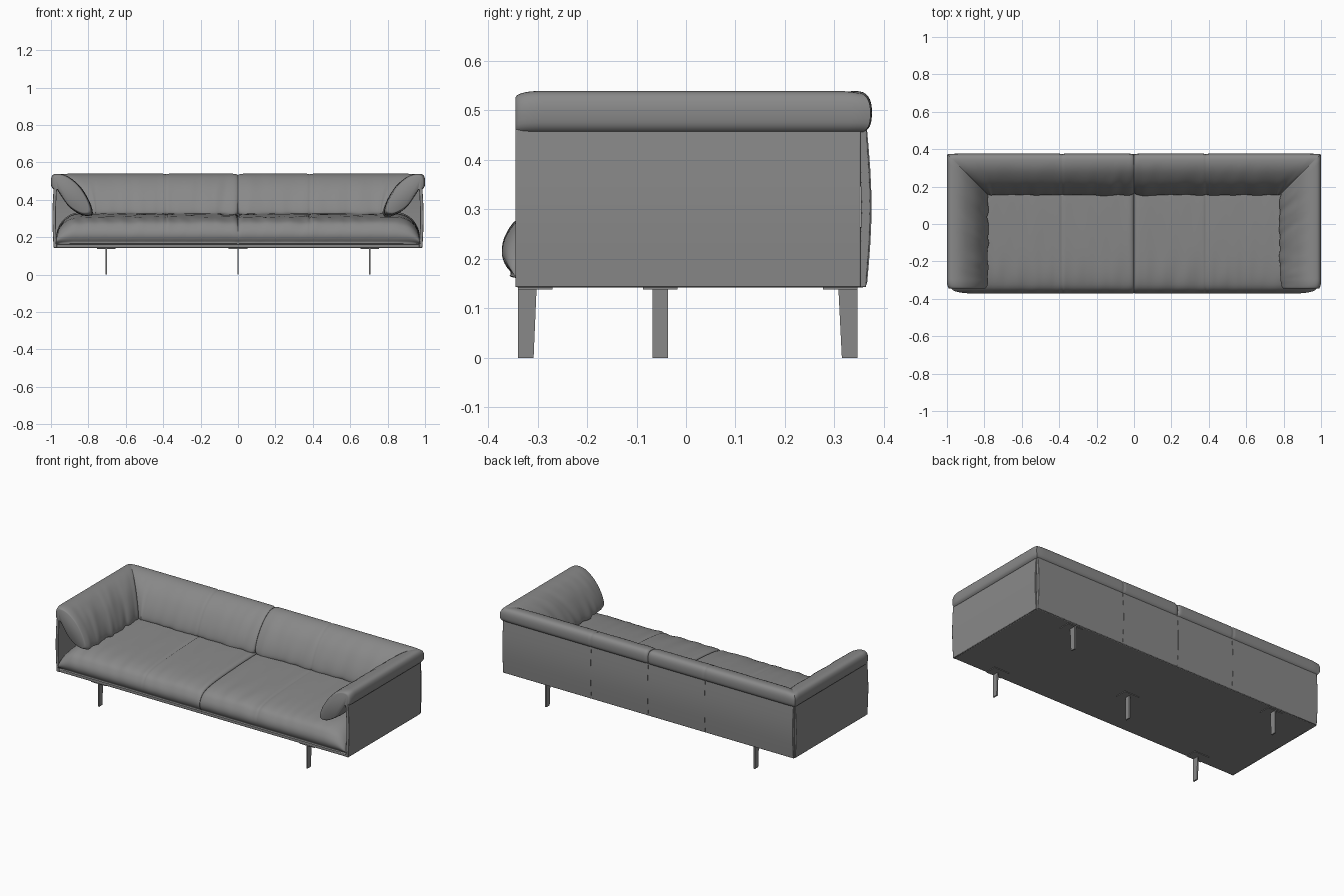
import bpy, bmesh, math
from mathutils import Vector, noise

cube = bpy.data.objects.get("Cube")
if cube:
    bpy.data.objects.remove(cube, do_unlink=True)

mat = bpy.data.materials.new("grey leather")
mat.use_nodes = True
GREY = (0.25, 0.25, 0.25, 1)
mat.diffuse_color = GREY
mat.node_tree.nodes["Principled BSDF"].inputs["Base Color"].default_value = GREY


def finish(name, bm, bevel=0, angle=40):
    bmesh.ops.recalc_face_normals(bm, faces=bm.faces)
    me = bpy.data.meshes.new(name)
    bm.to_mesh(me)
    bm.free()
    ob = bpy.data.objects.new(name, me)
    bpy.context.collection.objects.link(ob)
    me.materials.append(mat)
    if bevel:
        m = ob.modifiers.new("bevel", "BEVEL")
        m.width, m.segments, m.limit_method = bevel, 2, "ANGLE"
    bpy.ops.object.select_all(action="DESELECT")
    ob.select_set(True)
    bpy.context.view_layer.objects.active = ob
    bpy.ops.object.shade_smooth_by_angle(angle=math.radians(angle))
    return ob


def box(name, lo, hi, bevel=0, cuts=0, shape=None):
    """Box between two corners, optionally subdivided and reshaped by a rule."""
    bm = bmesh.new()
    bmesh.ops.create_cube(bm, size=1)
    if cuts:
        bmesh.ops.subdivide_edges(bm, edges=bm.edges[:], cuts=cuts, use_grid_fill=True)
    for v in bm.verts:
        v.co = Vector([a + (b - a) * (c + 0.5) for a, b, c in zip(lo, hi, v.co)])
        if shape:
            shape(v.co)
    return finish(name, bm, bevel)


def smooth_loop(pts, n=4):
    """Closed rounded profile through a few points."""
    out = []
    for i in range(len(pts)):
        a, b, c, d = (Vector(pts[(i + k) % len(pts)]) for k in (-1, 0, 1, 2))
        for j in range(n):
            t = j / n
            out.append(0.5 * (2 * b + (c - a) * t + (2 * a - 5 * b + 4 * c - d) * t * t
                              + (3 * b - a - 3 * c + d) * t ** 3))
    return out


def loft(name, rings):
    bm = bmesh.new()
    vs = [[bm.verts.new(p) for p in r] for r in rings]
    n = len(vs[0])
    for a, b in zip(vs, vs[1:]):
        for i in range(n):
            bm.faces.new((a[i], a[(i + 1) % n], b[(i + 1) % n], b[i]))
    bm.faces.new(vs[0])
    bm.faces.new(vs[-1])
    return finish(name, bm, angle=60)


def dip(x, at, width):
    return math.exp(-((x - at) / width) ** 2)


def round_end(u, r):
    """0 at an end, 1 once r inside it, along a quarter circle."""
    k = 1 - min(max(u / r, 0), 1)
    return math.sqrt(1 - k * k)


SEAM = 0.385
HALF_X, HALF_Y, FRONT = 1.0, 0.375, -0.345

# Shared section of arm and back cushions: distance inward, height
roll = smooth_loop([(0.014, 0.457), (0.001, 0.475), (0.001, 0.515), (0.018, 0.537),
                    (0.06, 0.536), (0.105, 0.515), (0.155, 0.47), (0.197, 0.405),
                    (0.219, 0.345), (0.212, 0.318), (0.165, 0.32), (0.1, 0.36),
                    (0.055, 0.42), (0.03, 0.457)])
mid = Vector((0.1, 0.44))


def roll_ring(scale, along, crease):
    out = []
    for p in roll:
        inner = min(max((p.x - 0.05) / 0.1, 0), 1)
        fold = crease * inner * noise.noise((along * 16, p.x * 6 + along * 5, p.y * 3))
        out.append(mid + (p - mid) * (scale + fold))
    return out


# Arm cushions, mitred at the back corners
for side, label in ((1, "left"), (-1, "right")):
    rings = []
    for i in range(71):
        t = (i / 70) ** 1.3
        s = 0.86 + 0.14 * round_end(t, 0.07) - 0.03 * dip(t, 1, 0.02)
        rings.append([(side * (HALF_X - q.x), FRONT + (HALF_Y - q.x - FRONT) * t, q.y)
                      for q in roll_ring(s, t * 0.7 + side * 3, 0.07)])
    loft(label + "_arm_cushion", rings)

# Back cushions, pinched where they meet and at the stitched seams
for side, label in ((1, "left"), (-1, "right")):
    rings = []
    for i in range(111):
        x = 0.001 + 0.749 * i / 110
        s = 0.9 + 0.1 * round_end(x, 0.025) - 0.035 * dip(x, SEAM, 0.006)
        rings.append([(side * x, HALF_Y - q.x, q.y)
                      for q in roll_ring(s, side * x, 0.045 + 0.06 * dip(x, 0, 0.12))])
    for i in range(1, 16):
        t = i / 15
        s = 1 - 0.03 * dip(t, 1, 0.1)
        rings.append([(side * (0.75 + (0.25 - q.x) * t), HALF_Y - q.x, q.y)
                      for q in roll_ring(s, side * (0.75 + 0.2 * t), 0.045)])
    loft(label + "_back_cushion", rings)

# Seat cushions with a plump front lip and rounded outer ends
seat = smooth_loop([(0.33, 0.165), (0, 0.16), (-0.32, 0.16), (-0.355, 0.175),
                    (-0.372, 0.21), (-0.362, 0.25), (-0.325, 0.284), (-0.22, 0.306),
                    (0, 0.32), (0.2, 0.326), (0.33, 0.32)])
for side, label in ((1, "left"), (-1, "right")):
    rings = []
    for i in range(141):
        x = 0.001 + 0.974 * i / 140
        s = 0.15 + 0.85 * round_end(0.975 - x, 0.13)
        s *= 0.9 + 0.1 * round_end(x, 0.03) - 0.035 * dip(x, SEAM, 0.006)
        ring = []
        for p in seat:
            lip = min(max((-0.15 - p.x) / 0.2, 0), 1)
            fold = (0.01 + 0.05 * lip) * noise.noise((side * x * 16, p.x * 4, p.y * 4))
            y = p.x - lip * 0.1 * (s - 1) * 0.3
            ring.append((side * x, y, 0.16 + (p.y - 0.16) * (s + fold)))
        rings.append(ring)
    loft(label + "_seat_cushion", rings)


# Outer shell: side and back panels swelling slightly outward
def swell(c):
    return 0.009 * math.sin(math.pi * min(max((c.z - 0.15) / 0.31, 0), 1))


for side, label in ((1, "left"), (-1, "right")):
    def side_shape(c, s=side):
        c.x += s * swell(c) * 0.7
    box(label + "_side_panel", (min(side * 0.968, side * 0.986), FRONT, 0.143),
        (max(side * 0.968, side * 0.986), 0.353, 0.462), 0.006, 7, side_shape)


def back_shape(c):
    c.y += swell(c)


box("back_panel", (-0.982, 0.345, 0.143), (0.982, 0.364, 0.462), 0.005, 7, back_shape)
for x in (-SEAM, 0, SEAM):
    box("back_panel_seam", (x - 0.0015, 0.36, 0.15), (x + 0.0015, 0.366, 0.46), 0, 7, back_shape)

# Base board under the seat
box("base_board", (-0.98, -0.343, 0.142), (0.98, 0.36, 0.162), 0.004)


# Flat blade legs with mounting plates
def leg(name, x, top, bottom, plate):
    ys = (bottom[0], bottom[1], top[1], top[0])
    zs = (0, 0, 0.14, 0.14)
    bm = bmesh.new()
    a, b = ([bm.verts.new((x + o, y, z)) for y, z in zip(ys, zs)] for o in (-0.004, 0.004))
    bm.faces.new(a)
    bm.faces.new(b)
    for i in range(4):
        j = (i + 1) % 4
        bm.faces.new((a[i], a[j], b[j], b[i]))
    finish(name, bm)
    box(name + "_plate", (x - 0.05, plate[0], 0.138), (x + 0.05, plate[1], 0.143))


for side, label in ((1, "left"), (-1, "right")):
    leg(label + "_front_leg", side * 0.705, (-0.34, -0.302), (-0.34, -0.308), (-0.34, -0.27))
    leg(label + "_back_leg", side * 0.705, (0.308, 0.347), (0.315, 0.347), (0.277, 0.347))
leg("centre_leg", 0, (-0.068, -0.036), (-0.068, -0.036), (-0.087, -0.017))
